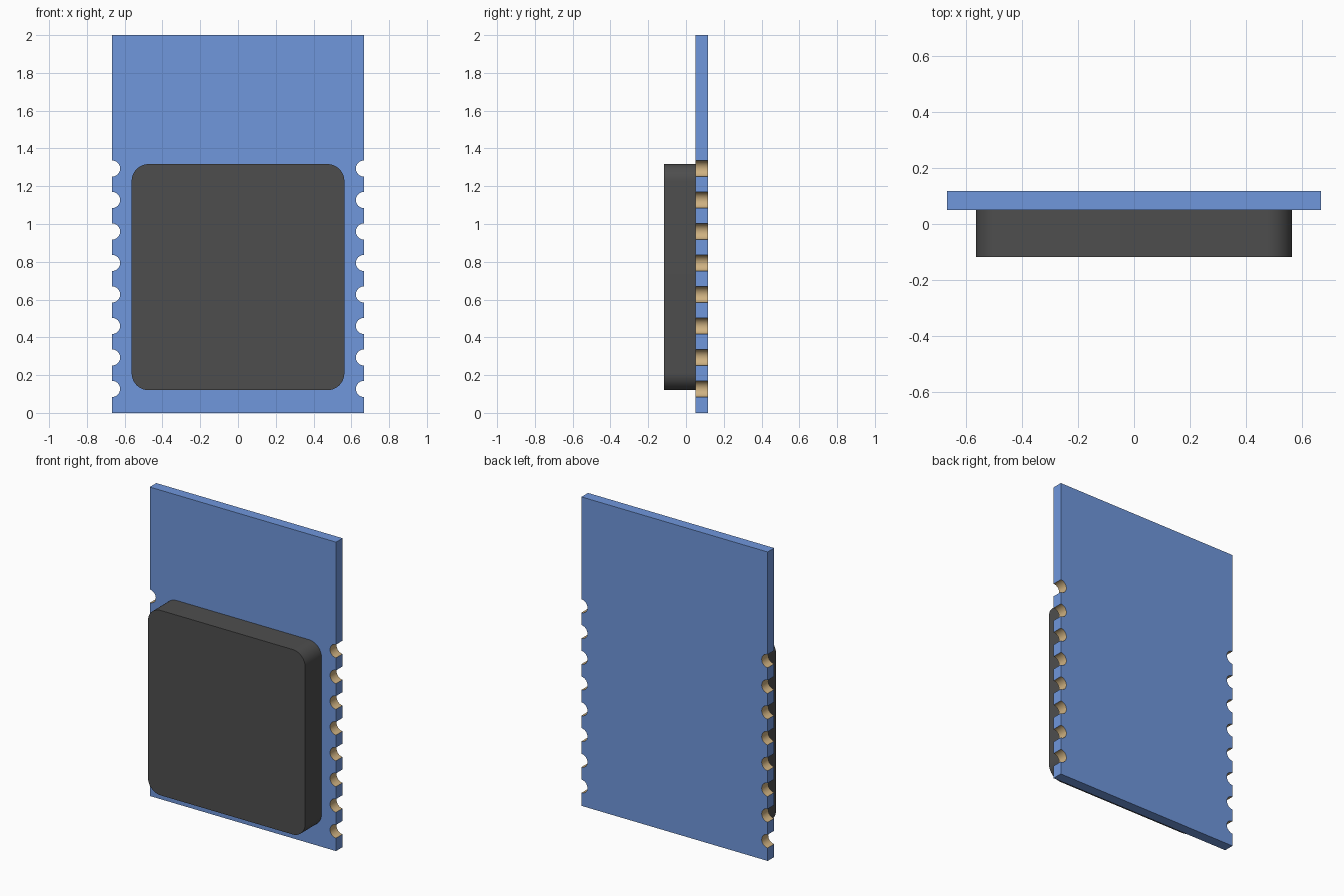
import bpy, bmesh, math

if "Cube" in bpy.data.objects:
    bpy.data.objects.remove(bpy.data.objects["Cube"])

HALF_W, HEIGHT = 0.667, 2.0
BACK, SEAM, FRONT = 0.117, 0.05, -0.117
NOTCH_R = 0.043
NOTCH_Z = [0.127 + i / 6 for i in range(8)]


def material(name, color):
    m = bpy.data.materials.new(name)
    m.diffuse_color = (*color, 1)
    m.use_nodes = True
    m.node_tree.nodes["Principled BSDF"].inputs["Base Color"].default_value = m.diffuse_color
    return m


def arc(cx, cz, r, a0, a1, n):
    return [(cx + r * math.cos(math.radians(a0 + (a1 - a0) * i / n)),
             cz + r * math.sin(math.radians(a0 + (a1 - a0) * i / n)))
            for i in range(n + 1)]


def slab(name, outline, y0, y1, mats):
    """Extrude an (x, z) outline from y0 to y1."""
    bm = bmesh.new()
    face = bm.faces.new([bm.verts.new((x, y0, z)) for x, z in outline])
    ext = bmesh.ops.extrude_face_region(bm, geom=[face], use_keep_orig=True)
    moved = [v for v in ext["geom"] if isinstance(v, bmesh.types.BMVert)]
    bmesh.ops.translate(bm, verts=moved, vec=(0, y1 - y0, 0))
    bmesh.ops.recalc_face_normals(bm, faces=bm.faces)
    mesh = bpy.data.meshes.new(name)
    bm.to_mesh(mesh)
    bm.free()
    obj = bpy.data.objects.new(name, mesh)
    bpy.context.collection.objects.link(obj)
    for m in mats:
        mesh.materials.append(m)
    bpy.context.view_layer.objects.active = obj
    obj.select_set(True)
    bpy.ops.object.shade_smooth_by_angle(angle=math.radians(30))
    obj.select_set(False)
    return obj


blue = material("board_blue", (0.16, 0.31, 0.72))
gold = material("contact_gold", (0.62, 0.44, 0.22))
dark = material("cover_dark", (0.076, 0.076, 0.076))

# Circuit board with half-round notches down both long edges
right = [(HALF_W, 0.0)]
for z in NOTCH_Z:
    right += arc(HALF_W, z, NOTCH_R, 270, 90, 16)
right.append((HALF_W, HEIGHT))
left = [(-x, z) for x, z in reversed(right)]
board = slab("circuit_board", right + left, SEAM, BACK, [blue, gold])

# Gold plating on the notch walls
for p in board.data.polygons:
    c = p.center
    near_notch = any(abs(c.z - z) < NOTCH_R for z in NOTCH_Z)
    if abs(p.normal.y) < 0.5 and near_notch and abs(c.x) < HALF_W - 1e-4:
        p.material_index = 1

# Rounded cover on the front of the board
R, X, Z0, Z1 = 0.09, 0.563, 0.12, 1.317
cover = (arc(X - R, Z0 + R, R, 270, 360, 12) + arc(X - R, Z1 - R, R, 0, 90, 12)
         + arc(R - X, Z1 - R, R, 90, 180, 12) + arc(R - X, Z0 + R, R, 180, 270, 12))
slab("chip_cover", cover, FRONT, SEAM, [dark])
